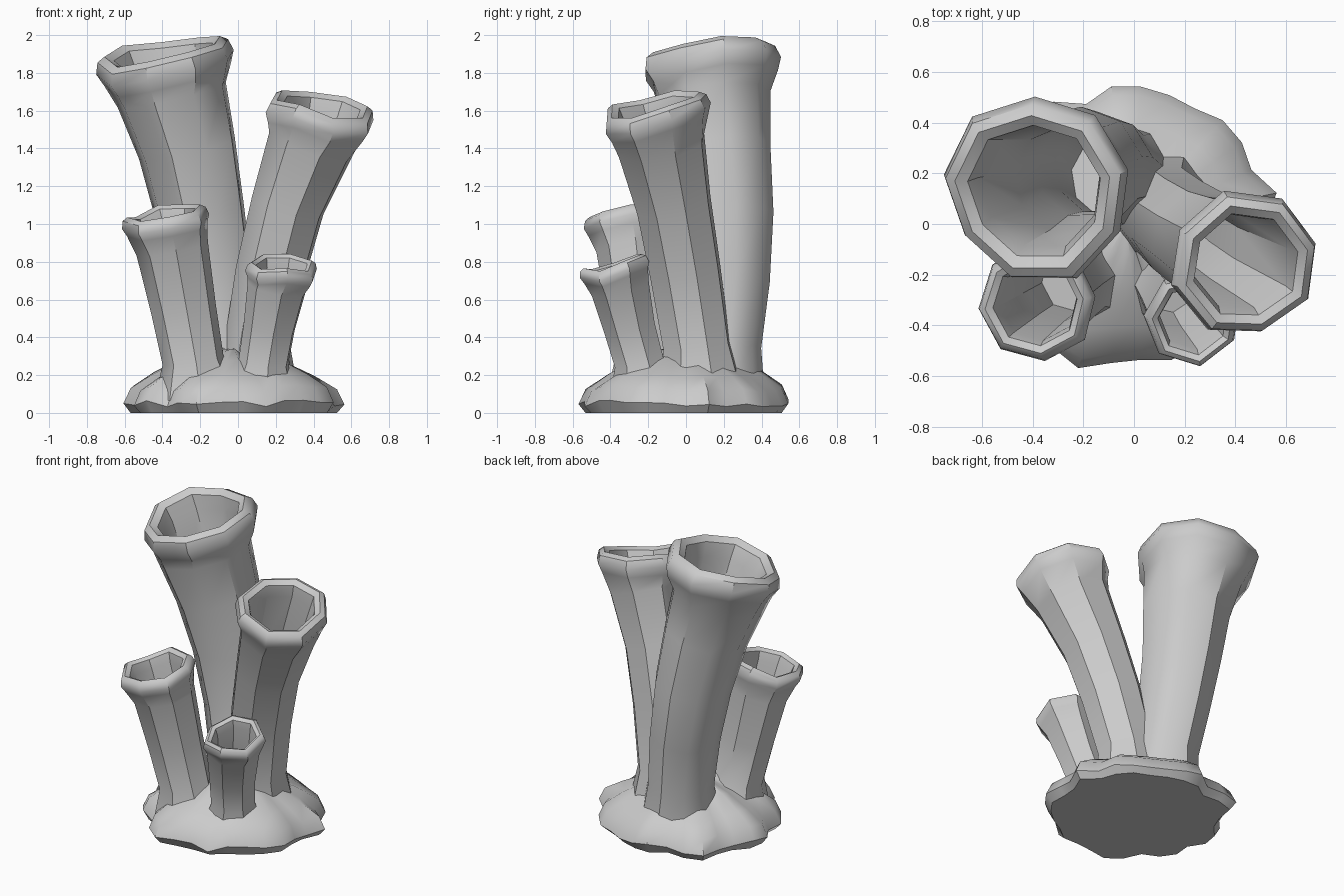
import bpy, bmesh, math, random
from mathutils import Vector

if "Cube" in bpy.data.objects:
    bpy.data.objects.remove(bpy.data.objects["Cube"])

random.seed(4)
grey = bpy.data.materials.new("sponge_grey")
grey.diffuse_color = (0.6, 0.6, 0.6, 1)
grey.use_nodes = True
grey.node_tree.nodes["Principled BSDF"].inputs["Base Color"].default_value = grey.diffuse_color


def skin(name, rings, cap_start, cap_end):
    """Bridge a list of point rings into one object; caps are a point, True or None."""
    bm = bmesh.new()
    loops = [[bm.verts.new(p) for p in ring] for ring in rings]
    n = len(loops[0])
    for a, b in zip(loops, loops[1:]):
        for i in range(n):
            j = (i + 1) % n
            bm.faces.new((a[i], a[j], b[j], b[i]))
    for loop, cap in ((loops[0], cap_start), (loops[-1], cap_end)):
        if cap is True:
            bm.faces.new(loop)
        elif cap is not None:
            tip = bm.verts.new(cap)
            for i in range(n):
                bm.faces.new((loop[i], loop[(i + 1) % n], tip))
    bmesh.ops.recalc_face_normals(bm, faces=bm.faces)
    mesh = bpy.data.meshes.new(name)
    bm.to_mesh(mesh)
    bm.free()
    ob = bpy.data.objects.new(name, mesh)
    bpy.context.collection.objects.link(ob)
    mesh.materials.append(grey)
    bpy.ops.object.select_all(action='DESELECT')
    ob.select_set(True)
    bpy.context.view_layer.objects.active = ob
    bpy.ops.object.shade_smooth_by_angle(angle=math.radians(40))
    return ob


def ring(center, normal, radius, sides, phase, wobble):
    """Polygon around a centre, square to the normal."""
    nrm = Vector(normal).normalized()
    u = Vector((0, 1, 0)).cross(nrm).normalized()
    v = nrm.cross(u)
    pts = []
    for i in range(sides):
        t = phase + math.tau * i / sides
        r = radius * (1 + wobble[i][0])
        pts.append(Vector(center) + (u * math.cos(t) + v * math.sin(t)) * r + nrm * wobble[i][1] * radius)
    return pts


def tube(name, path, rim, normal, R, sides, phase):
    """Hollow leaning tube: path of (x, y, z, radius), flared rolled lip."""
    nrm = Vector(normal).normalized()
    rim = Vector(rim)
    calm = [(random.uniform(-.03, .03), 0) for _ in range(sides)]
    rough = [(random.uniform(-.04, .04), random.uniform(-.09, .09)) for _ in range(sides)]
    pts = [Vector(p[:3]) for p in path] + [rim]
    tang = [(pts[i + 1] - pts[max(i - 1, 0)]).normalized() for i in range(len(path))]
    rings = [ring(pts[i], tang[i], path[i][3], sides, phase, calm) for i in range(len(path))]
    # rolled lip
    for h, f in ((-.22, .92), (-.04, 1.0), (.13, .95), (.2, .84), (.13, .72), (-.12, .66)):
        rings.append(ring(rim + nrm * h * R, nrm, R * f, sides, phase, rough))
    # inner wall
    for i in range(len(path) - 2, 0, -1):
        rings.append(ring(pts[i], tang[i], path[i][3] * .78, sides, phase, calm))
    return skin(name, rings, None, pts[1])


tube("tall_tube",
     [(-.07, .17, .1, .25), (-.09, .19, .36, .21), (-.14, .22, .7, .225), (-.2, .22, 1.05, .245),
      (-.27, .18, 1.4, .27), (-.35, .145, 1.68, .305)],
     (-.375, .14, 1.85), (-.2, -.2, 1), .375, 9, .2)
tube("right_tube",
     [(.09, .08, .1, .24), (.1, .06, .36, .185), (.17, .0, .75, .195), (.26, -.06, 1.1, .205),
      (.38, -.125, 1.42, .24)],
     (.435, -.16, 1.58), (.2, -.2, 1), .3, 8, .3)
tube("left_tube",
     [(-.22, -.2, .1, .23), (-.24, -.22, .28, .165), (-.29, -.25, .55, .175), (-.35, -.285, .87, .195)],
     (-.385, -.31, 1.02), (-.2, -.12, 1), .24, 8, .1)
tube("front_tube",
     [(.12, -.22, .08, .2), (.14, -.25, .27, .135), (.17, -.3, .45, .14), (.21, -.35, .66, .16)],
     (.23, -.375, .755), (.07, -.25, 1), .195, 7, .4)

# lumpy rock base with a flat underside
N = 30
lumps = [(.06 * math.sin(3 * math.pi * i / 5 * 1.0) * (1 if i % 2 else .6)
          + random.uniform(-.04, .04), random.uniform(-.02, .02)) for i in range(N)]
rings = []
for z, r in ((0, .5), (.05, .535), (.13, .5), (.2, .4), (.27, .27), (.33, .12)):
    loop = []
    for i in range(N):
        t = math.tau * i / N
        fade = min(1, r / .5)
        rr = r * (1 + lumps[i][0] * fade)
        dz = lumps[i][1] if z > .04 else 0
        loop.append((-.03 + rr * 1.05 * math.cos(t), rr * 1.02 * math.sin(t), z + dz))
    rings.append(loop)
skin("rock_base", rings, True, (-.03, 0, .34))
